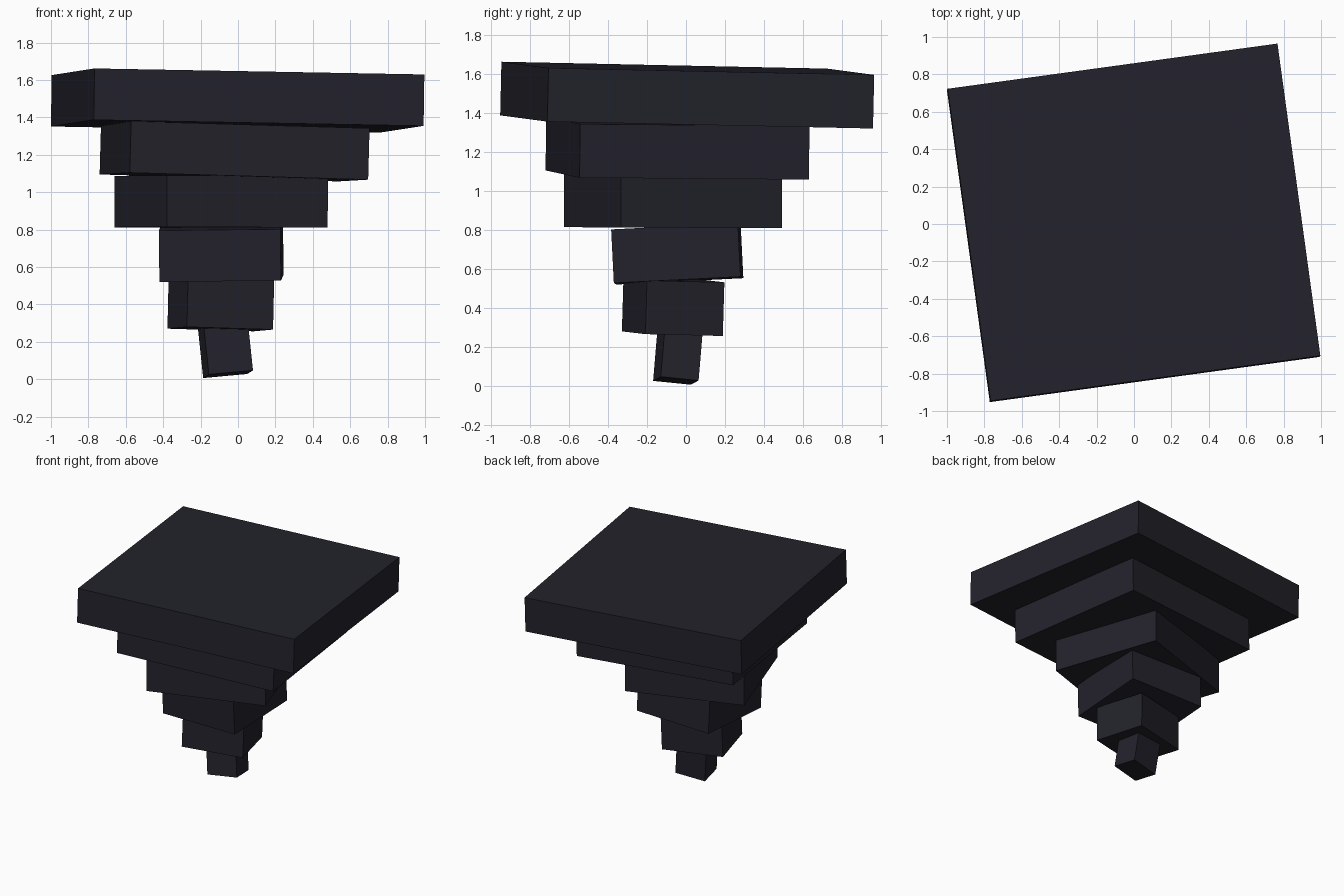
import bpy
import bmesh
from mathutils import Matrix, Vector

default = bpy.data.objects.get("Cube")
if default:
    bpy.data.objects.remove(default, do_unlink=True)

# Single dark slate colour
slate = bpy.data.materials.new("dark_slate")
slate.use_nodes = True
colour = (0.0168, 0.0160, 0.0245, 1)
slate.diffuse_color = colour
slate.node_tree.nodes["Principled BSDF"].inputs["Base Color"].default_value = colour

THICKNESS = 0.275


def add_block(name, base, width, depth, yaw, slope_x, slope_y):
    """Block standing on its base centre, turned by yaw, then tilted along its own axes."""
    bm = bmesh.new()
    bmesh.ops.create_cube(bm, size=1)
    bmesh.ops.translate(bm, verts=bm.verts, vec=(0, 0, 0.5))
    bmesh.ops.scale(bm, verts=bm.verts, vec=(width, depth, THICKNESS))
    mesh = bpy.data.meshes.new(name)
    bm.to_mesh(mesh)
    bm.free()
    mesh.materials.append(slate)
    block = bpy.data.objects.new(name, mesh)
    bpy.context.collection.objects.link(block)
    turn = Matrix.Rotation(yaw * 0.0174533, 4, "Z")
    tilt = Matrix.Rotation(-slope_x, 4, "Y") @ Matrix.Rotation(slope_y, 4, "X")
    block.matrix_world = Matrix.Translation(Vector(base)) @ turn @ tilt


# Stacked blocks, from the small foot up to the wide top slab
add_block("foot_block", (-0.053, -0.052, 0.027), 0.24, 0.197, 9.5, 0.09, -0.10)
add_block("lower_block", (-0.095, -0.07, 0.268), 0.476, 0.41, 14.7, -0.03, -0.023)
add_block("lower_middle_block", (-0.088, -0.038, 0.54), 0.65, 0.65, -1.3, 0.012, 0.05)
add_block("upper_middle_block", (-0.09, -0.067, 0.812), 0.908, 0.871, 18.7, -0.003, -0.002)
add_block("upper_block", (-0.022, -0.045, 1.081), 1.287, 1.186, 7.8, -0.029, -0.008)
add_block("top_slab", (-0.004, 0.003, 1.353), 1.78, 1.685, 7.8, -0.018, -0.021)
